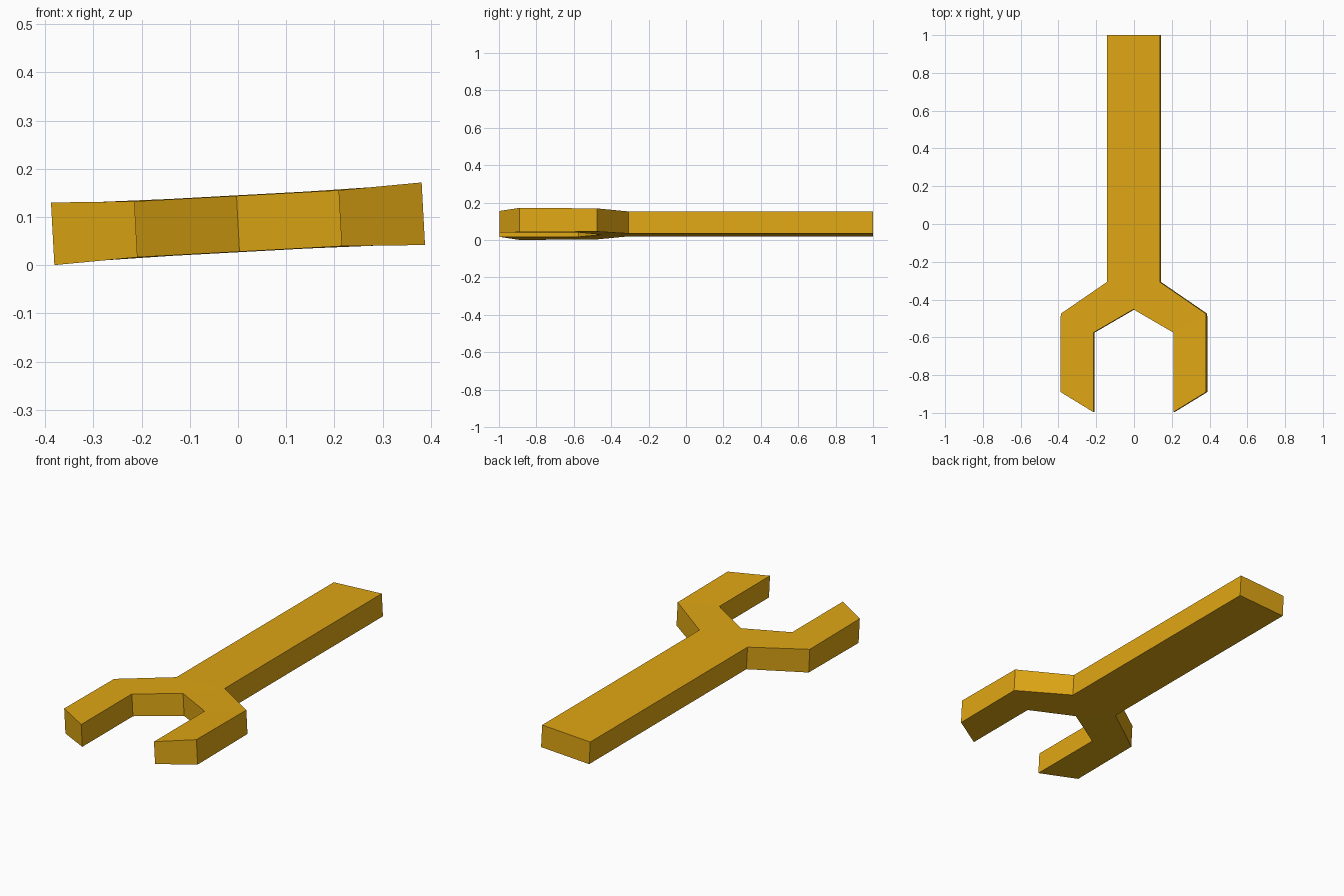
import bpy, bmesh, math
from mathutils import Matrix

if "Cube" in bpy.data.objects:
    bpy.data.objects.remove(bpy.data.objects["Cube"])

mat = bpy.data.materials.new("golden yellow")
mat.diffuse_color = (0.74, 0.385, 0.007, 1)
mat.use_nodes = True
mat.node_tree.nodes["Principled BSDF"].inputs["Base Color"].default_value = mat.diffuse_color

# Half profile of the wrench (+x side): name -> (x, y, half thickness)
half = {
    "end": (0.14, 1.0, 0.059), "neck": (0.14, -0.307, 0.059),
    "outer_elbow": (0.385, -0.475, 0.062), "outer_tip": (0.385, -0.89, 0.065),
    "inner_tip": (0.212, -0.996, 0.058), "inner_elbow": (0.212, -0.575, 0.058),
}
bm = bmesh.new()
verts = {}
for level in (1, -1):
    verts["throat", 0, level] = bm.verts.new((0, -0.452, level * 0.058))
    for name, (x, y, h) in half.items():
        for side in (1, -1):
            verts[name, side, level] = bm.verts.new((side * x, y, level * h))


def face(points):
    bm.faces.new([verts[p] for p in points])


for level in (1, -1):
    # Handle and the wedge between the jaws
    face([("end", -1, level), ("neck", -1, level), ("neck", 1, level), ("end", 1, level)])
    face([("neck", -1, level), ("throat", 0, level), ("neck", 1, level)])
    for s in (1, -1):
        # Jaw shoulder and jaw prong
        face([("neck", s, level), ("throat", 0, level),
              ("inner_elbow", s, level), ("outer_elbow", s, level)])
        face([("outer_elbow", s, level), ("inner_elbow", s, level),
              ("inner_tip", s, level), ("outer_tip", s, level)])

# Side walls around the outline
outline = [(n, 1) for n in half] + [("throat", 0)] + [(n, -1) for n in reversed(half)]
for a, b in zip(outline, outline[1:] + outline[:1]):
    face([(*a, 1), (*b, 1), (*b, -1), (*a, -1)])
bmesh.ops.recalc_face_normals(bm, faces=bm.faces)

# The wrench lies slightly tilted sideways
bmesh.ops.transform(bm, verts=bm.verts, matrix=Matrix.Translation((0, 0, 0.086))
                    @ Matrix.Rotation(math.radians(-3.1), 4, 'Y'))
mesh = bpy.data.meshes.new("wrench")
bm.to_mesh(mesh)
bm.free()
mesh.materials.append(mat)
wrench = bpy.data.objects.new("wrench", mesh)
bpy.context.collection.objects.link(wrench)
